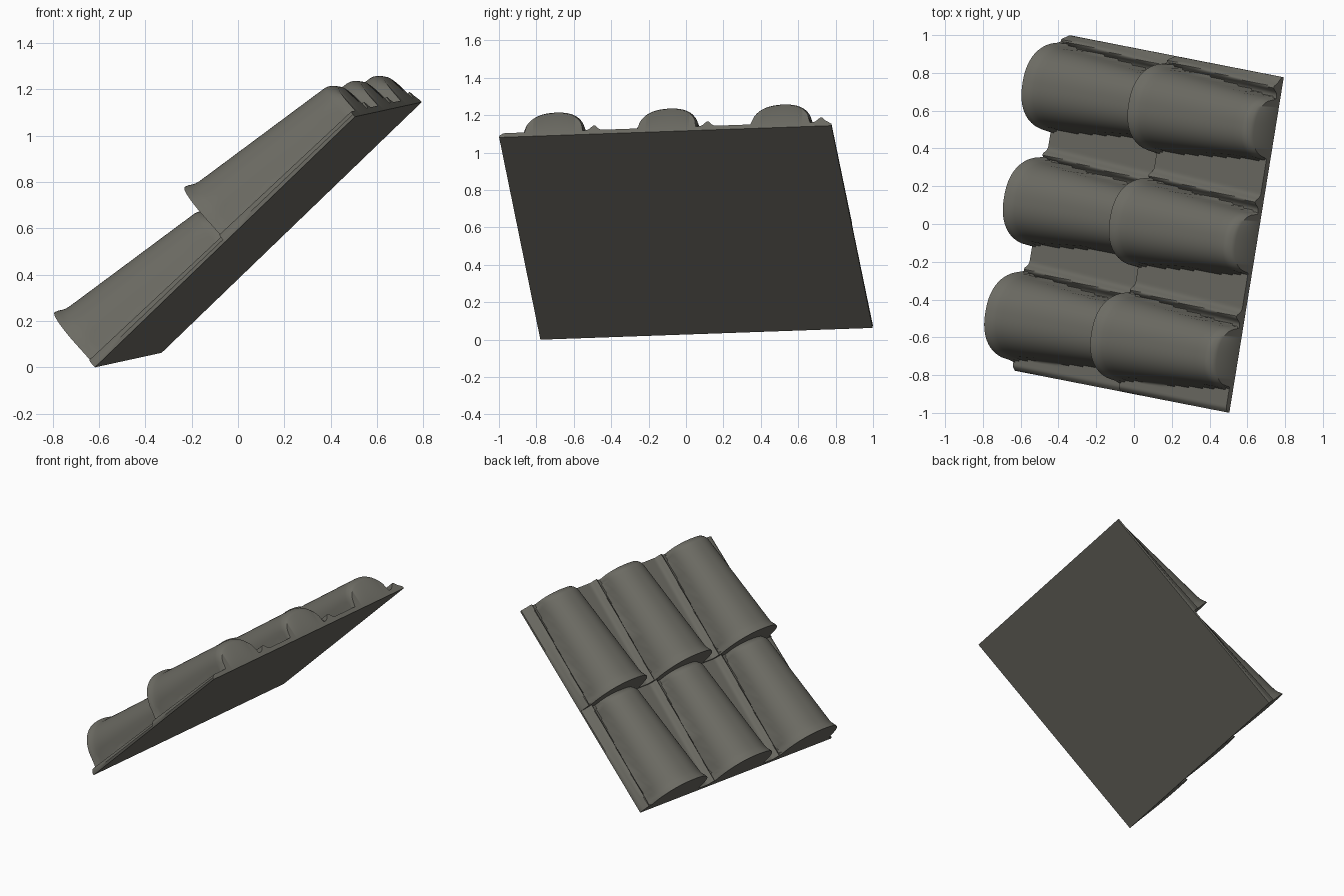
import bpy, bmesh, math
from mathutils import Vector

if "Cube" in bpy.data.objects:
    bpy.data.objects.remove(bpy.data.objects["Cube"])

# Slope frame: up the roof, across the roof, and away from the roof deck
U = Vector((0.713, -0.14, 0.687)).normalized()
V = Vector((0.16, 0.986, 0.035))
V = (V - U * V.dot(U)).normalized()
N = U.cross(V)
ORIGIN = Vector((-0.62, -0.78, 0.01))
ROW, WIDTH, COLS = 0.787, 1.80, 200
CENTRES = (0.29, 0.905, 1.52)


def height(s, v):
    """Tile height at distance s above the row's mouth, position v across."""
    t = s / ROW
    lip = math.exp(-(s / 0.03) ** 2)
    tail = max(0.0, (s - ROW + 0.05) / 0.05) ** 2
    half = 0.225 - 0.062 * t + 0.012 * lip - 0.008 * tail
    top = 0.298 - 0.10 * t + 0.018 * lip - 0.035 * tail
    pan = 0.042 - 0.012 * t
    h = pan
    for c in CENTRES:
        d = v - c
        # small side rib beside the barrel
        rib = 0.25 - 0.03 * t
        h = max(h, pan + 0.035 * math.exp(-((d - rib) / 0.022) ** 2))
        # barrel
        if abs(d) < half:
            e = (1 - abs(d / half) ** 2.3) ** (1 / 2.3)
            h = max(h, pan + (top - pan) * e)
    # soften the outer side edges
    edge = min(v, WIDTH - v)
    return h * min(1.0, 0.45 + edge / 0.04)


# Stations up the slope: each row starts with a raised mouth and tapers upward
steps = [0, 0.012, 0.025, 0.04, 0.06, 0.1, 0.2, 0.3, 0.4, 0.5, 0.6, 0.68,
         0.737, 0.75, 0.762, 0.775, ROW]
stations = [(0, None)]
for r in range(2):
    stations += [(r * ROW + s, s) for s in steps]
stations.append((2 * ROW, None))

bm = bmesh.new()
grid = []
for u, s in stations:
    line = []
    for i in range(-1, COLS + 2):
        v = WIDTH * min(max(i, 0), COLS) / COLS
        flat = s is None or i in (-1, COLS + 1)
        line.append(bm.verts.new(ORIGIN + U * u + V * v + N * (0 if flat else height(s, v))))
    grid.append(line)
for a, b in zip(grid, grid[1:]):
    for i in range(len(a) - 1):
        bm.faces.new((a[i], b[i], b[i + 1], a[i + 1]))
bmesh.ops.remove_doubles(bm, verts=bm.verts, dist=1e-5)
# flat underside
bmesh.ops.holes_fill(bm, edges=[e for e in bm.edges if e.is_boundary], sides=0)
bmesh.ops.recalc_face_normals(bm, faces=bm.faces)

# Centre on x and y, stand on z = 0
lo = [min(v.co[k] for v in bm.verts) for k in range(3)]
hi = [max(v.co[k] for v in bm.verts) for k in range(3)]
shift = Vector((-(lo[0] + hi[0]) / 2, -(lo[1] + hi[1]) / 2, -lo[2]))
bmesh.ops.translate(bm, verts=bm.verts, vec=shift)

mesh = bpy.data.meshes.new("roof_tiles")
bm.to_mesh(mesh)
bm.free()
tiles = bpy.data.objects.new("roof_tiles", mesh)
bpy.context.collection.objects.link(tiles)
mat = bpy.data.materials.new("weathered grey clay")
mat.diffuse_color = (0.15, 0.147, 0.125, 1)
mat.use_nodes = True
mat.node_tree.nodes["Principled BSDF"].inputs["Base Color"].default_value = mat.diffuse_color
mesh.materials.append(mat)

bpy.context.view_layer.objects.active = tiles
tiles.select_set(True)
bpy.ops.object.shade_smooth_by_angle(angle=math.radians(45))
